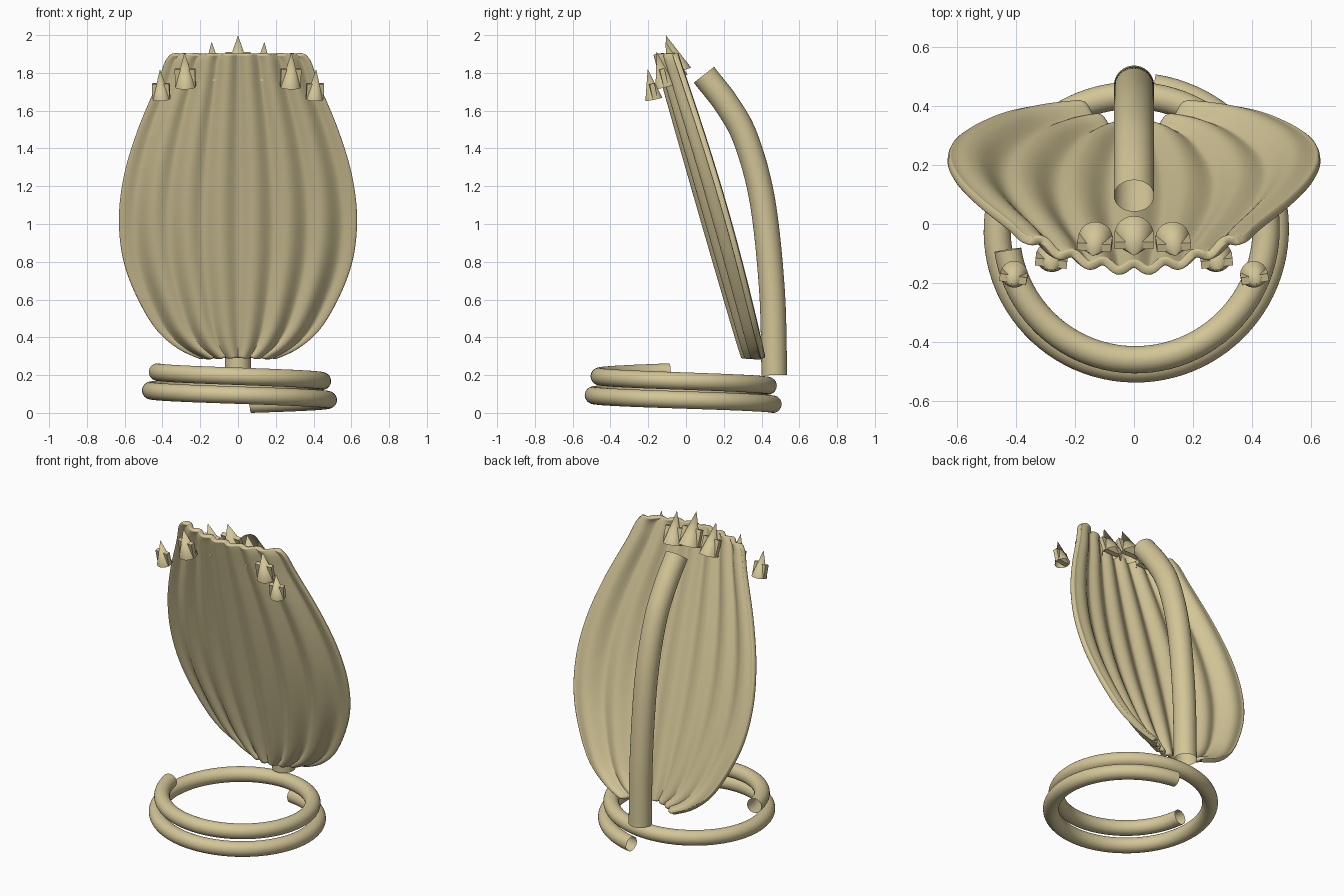
import bpy, bmesh, math
from mathutils import Vector

cube = bpy.data.objects.get("Cube")
if cube:
    bpy.data.objects.remove(cube)

SAND = (0.65, 0.56, 0.31, 1)
mat = bpy.data.materials.new("sand")
mat.use_nodes = True
mat.diffuse_color = SAND
mat.node_tree.nodes["Principled BSDF"].inputs["Base Color"].default_value = SAND


def spline(points, steps):
    """Smooth path through the given points."""
    p = [Vector(q) for q in points]
    p = [2 * p[0] - p[1]] + p + [2 * p[-1] - p[-2]]
    out = []
    for a, b, c, d in zip(p, p[1:], p[2:], p[3:]):
        for i in range(steps):
            t = i / steps
            out.append(b + (c - a) * t / 2 + (2 * a - 5 * b + 4 * c - d) * t * t / 2
                       + (3 * b - a - 3 * c + d) * t ** 3 / 2)
    return out + [p[-2]]


def make_object(name, bm):
    bmesh.ops.recalc_face_normals(bm, faces=bm.faces)
    mesh = bpy.data.meshes.new(name)
    bm.to_mesh(mesh)
    bm.free()
    obj = bpy.data.objects.new(name, mesh)
    obj.data.materials.append(mat)
    bpy.context.collection.objects.link(obj)
    return obj


def smooth(obj):
    bpy.ops.object.select_all(action='DESELECT')
    obj.select_set(True)
    bpy.context.view_layer.objects.active = obj
    bpy.ops.object.shade_smooth_by_angle(angle=math.radians(40))


def tube(name, path, radius, side, sides=32):
    """Open-ended round tube; side(i) gives a direction across the path."""
    bm = bmesh.new()
    rings = []
    for i, p in enumerate(path):
        tangent = (path[min(i + 1, len(path) - 1)] - path[max(i - 1, 0)]).normalized()
        u = side(i).normalized()
        v = tangent.cross(u).normalized()
        angles = [math.tau * k / sides for k in range(sides)]
        rings.append([bm.verts.new(p + radius * (u * math.cos(a) + v * math.sin(a)))
                      for a in angles])
    for r, s in zip(rings, rings[1:]):
        for k in range(sides):
            n = (k + 1) % sides
            bm.faces.new((r[k], r[n], s[n], s[k]))
    smooth(make_object(name, bm))


# Base coil, tightening as it climbs
coil = []
START, TURN, STEPS = 82, 613, 160
for i in range(STEPS + 1):
    deg = TURN * i / STEPS
    a = math.radians(START - deg)
    r = 0.485 - 0.053 * deg / TURN
    coil.append(Vector((r * math.cos(a), -0.02 + r * math.sin(a),
                        0.046 + 0.1 * deg / 360)))
tube("base_coil", coil, 0.046,
     lambda i: Vector((coil[i].x, coil[i].y + 0.02, 0)))

# Rear post, bending forward at the top
post = spline([(0, 0.468, 0.2), (0, 0.455, 0.65), (0, 0.405, 1.12),
               (0, 0.32, 1.44), (0, 0.222, 1.625), (0, 0.095, 1.79)], 10)
tube("rear_post", post, 0.068, lambda i: Vector((1, 0, 0)))

# Rippled hood panel, leaning forward with its sides swept back
outline = spline([(0.185, 0.29), (0.335, 0.36), (0.465, 0.49), (0.59, 0.75),
                  (0.63, 1.0), (0.605, 1.25), (0.53, 1.5), (0.425, 1.75),
                  (0.385, 1.86), (0.35, 1.902)], 5)
COLUMNS, RIPPLES = 112, 7
bm = bmesh.new()
rows = []
for half, z in outline:
    row = []
    for k in range(COLUMNS + 1):
        u = 2 * k / COLUMNS - 1
        lean = -0.148 + (1.9 - z) * 0.288
        sweep = 0.105 + 0.03 * math.sin(math.pi * (z - 0.29) / 1.612)
        ripple = (0.008 + 0.014 * half) * math.cos(RIPPLES * math.pi * u)
        row.append(bm.verts.new((half * u, lean + sweep * u * u + ripple, z)))
    rows.append(row)
for r, s in zip(rows, rows[1:]):
    for k in range(COLUMNS):
        bm.faces.new((r[k], r[k + 1], s[k + 1], s[k]))
hood = make_object("hood", bm)
shell = hood.modifiers.new("thickness", 'SOLIDIFY')
shell.thickness = 0.03
shell.offset = 0
rounding = hood.modifiers.new("rounding", 'SUBSURF')
rounding.levels = rounding.render_levels = 1
for poly in hood.data.polygons:
    poly.use_smooth = True


def spike(name, base, tip, radius):
    """Hollow cone claw with a flat plate through its lower half."""
    base, tip = Vector(base), Vector(tip)
    axis = tip - base
    turn = axis.to_track_quat('Z', 'Y')
    bm = bmesh.new()
    bmesh.ops.create_cone(bm, cap_ends=False, segments=24, radius1=radius, radius2=0,
                          depth=axis.length)
    bmesh.ops.rotate(bm, verts=bm.verts, matrix=turn.to_matrix())
    bmesh.ops.translate(bm, verts=bm.verts, vec=(base + tip) / 2)
    smooth(make_object(name, bm))

    bm = bmesh.new()
    bmesh.ops.create_cube(bm, size=1)
    bmesh.ops.scale(bm, verts=bm.verts, vec=(2 * radius, 0.026, 0.5 * axis.length))
    z_axis = axis.normalized()
    x_axis = Vector((1, 0.4 * base.x, 0))
    x_axis = (x_axis - z_axis * x_axis.dot(z_axis)).normalized()
    y_axis = z_axis.cross(x_axis)
    for v in bm.verts:
        c = v.co.copy()
        v.co = base + axis * 0.27 + x_axis * c.x + y_axis * c.y + z_axis * c.z
    make_object(name + "_plate", bm)


# Row of claws along the top, in mirrored pairs
spike("center_spike", (0, -0.035, 1.805), (0, -0.107, 2.0), 0.066)
PAIRS = [("inner", (0.13, -0.048, 1.775), (0.14, -0.108, 1.965), 0.058),
         ("middle", (0.278, -0.11, 1.725), (0.283, -0.155, 1.91), 0.054),
         ("outer", (0.405, -0.17, 1.66), (0.413, -0.203, 1.82), 0.046)]
for label, base, tip, radius in PAIRS:
    for side, s in (("left", 1), ("right", -1)):
        spike(f"{side}_{label}_spike", (s * base[0], *base[1:]),
              (s * tip[0], *tip[1:]), radius)
